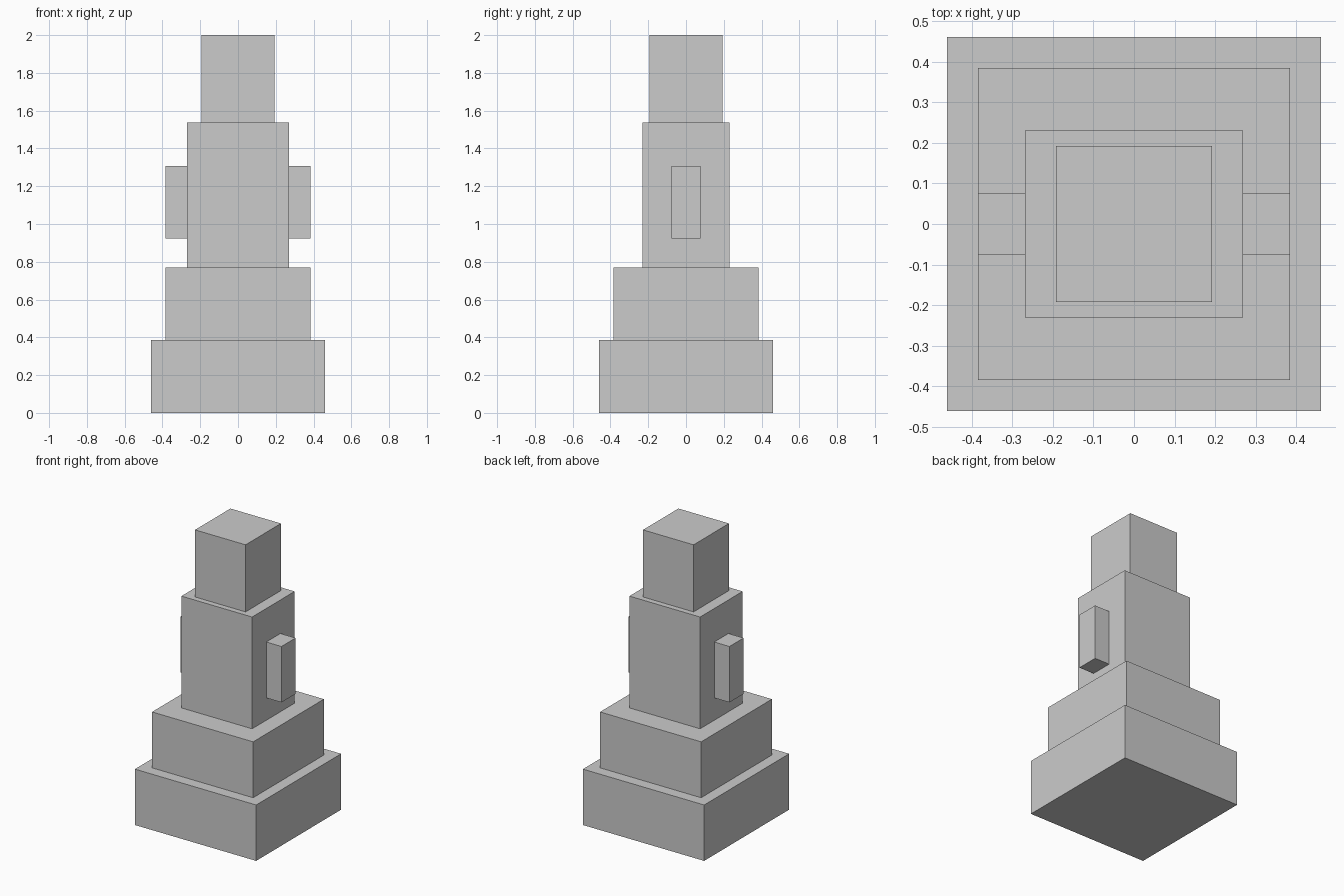
import bpy
import bmesh
from mathutils import Matrix, Vector

if "Cube" in bpy.data.objects:
    bpy.data.objects.remove(bpy.data.objects["Cube"])

U = 1 / 13  # modelling unit: the whole figure is 26 units tall


def box(name, size_x, size_y, z0, z1, x=0):
    """Axis-aligned box measured in modelling units."""
    bm = bmesh.new()
    scale = Vector((size_x, size_y, z1 - z0)) * U
    centre = Vector((x, 0, (z0 + z1) / 2)) * U
    bmesh.ops.create_cube(bm, size=1, matrix=Matrix.LocRotScale(centre, None, scale))
    mesh = bpy.data.meshes.new(name)
    bm.to_mesh(mesh)
    bm.free()
    obj = bpy.data.objects.new(name, mesh)
    bpy.context.collection.objects.link(obj)
    return obj


# Stepped pedestal
box("lower_base", 12, 12, 0, 5)
box("upper_base", 10, 10, 5, 10)

# Torso and head blocks
box("torso", 7, 6, 10, 20)
box("head", 5, 5, 20, 26)

# Arms: one block against the torso side, mirrored across x
arms = box("arms", 1.5, 2, 12, 17, x=4.25)
arms.modifiers.new("mirror_x", "MIRROR")
